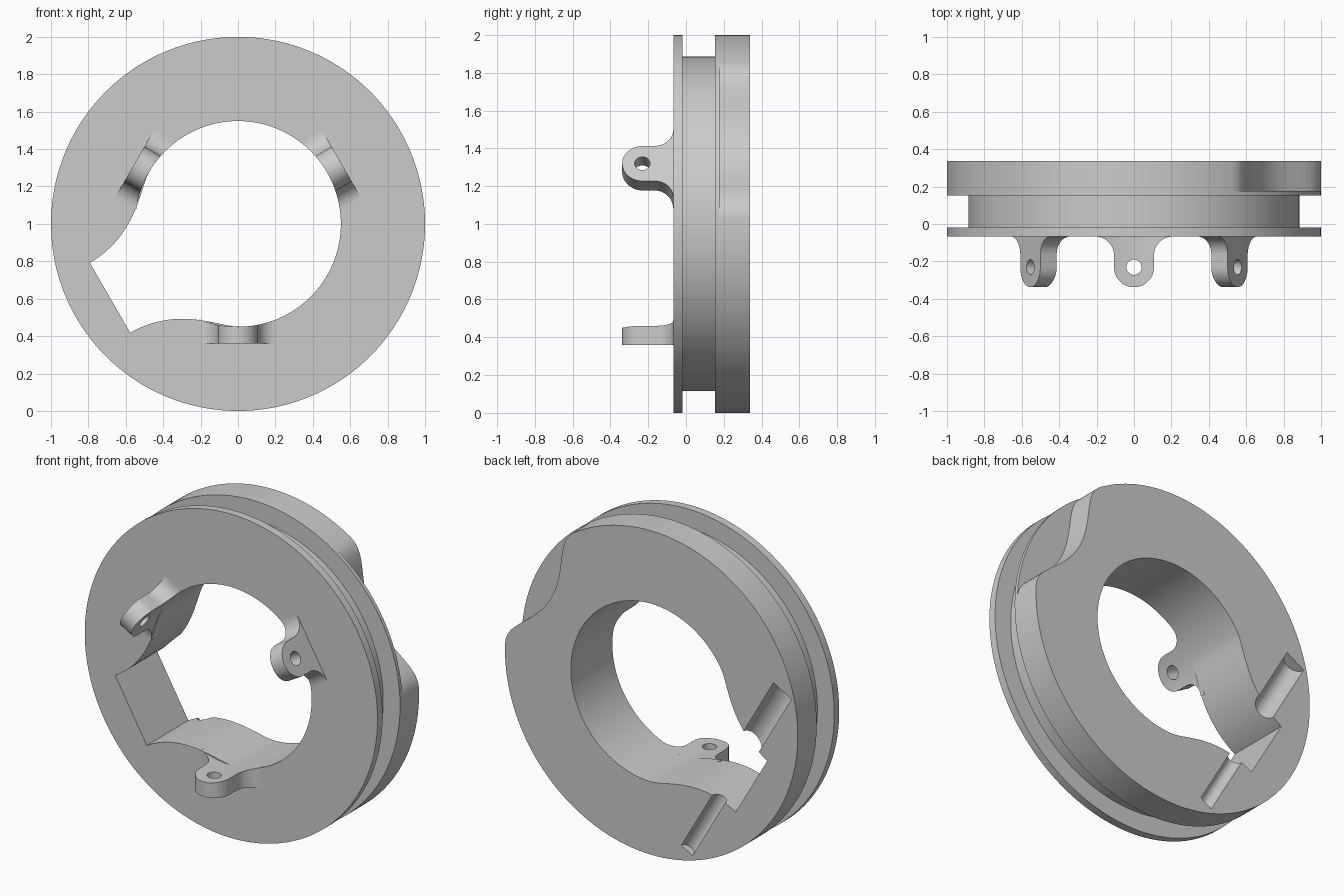
import bpy, bmesh, math
from mathutils import Vector

old = bpy.data.objects.get("Cube")
if old:
    bpy.data.objects.remove(old, do_unlink=True)

FRONT, BACK = -0.067, 0.338
POCKET, NOTCH = math.radians(210), math.radians(30)

grey = bpy.data.materials.new("plain grey")
grey.use_nodes = True
grey.diffuse_color = (0.6, 0.6, 0.6, 1)
grey.node_tree.nodes["Principled BSDF"].inputs["Base Color"].default_value = (0.6, 0.6, 0.6, 1)


def finish(name, bm):
    """Turn a closed, consistently wound bmesh outward and make it an object."""
    bm.normal_update()
    if bm.calc_volume(signed=True) < 0:
        bmesh.ops.reverse_faces(bm, faces=bm.faces[:])
    mesh = bpy.data.meshes.new(name)
    bm.to_mesh(mesh)
    bm.free()
    mesh.materials.append(grey)
    ob = bpy.data.objects.new(name, mesh)
    bpy.context.collection.objects.link(ob)
    return ob


def polar(u, v, y, ang):
    """u points outward at the angle, v runs along the tangent."""
    c, s = math.cos(ang), math.sin(ang)
    return Vector((u * c - v * s, y, 1 + u * s + v * c))


def bridge(bm, a, b):
    for i in range(len(a)):
        bm.faces.new((a[i - 1], a[i], b[i], b[i - 1]))


def prism(name, pts, h0, h1, place):
    bm = bmesh.new()
    low, high = [[bm.verts.new(place(a, b, h)) for a, b in pts] for h in (h0, h1)]
    bridge(bm, low, high)
    bm.faces.new(low[::-1])
    bm.faces.new(high)
    return finish(name, bm)


def arc(cx, cy, r, a0, a1, n):
    angles = [math.radians(a0 + (a1 - a0) * i / n) for i in range(n + 1)]
    return [(cx + r * math.cos(a), cy + r * math.sin(a)) for a in angles]


def bezier(p0, p1, p2, p3, n=24):
    out = []
    for i in range(n + 1):
        t = i / n
        k = ((1 - t) ** 3, 3 * t * (1 - t) ** 2, 3 * t * t * (1 - t), t ** 3)
        out.append(tuple(sum(w * p[d] for w, p in zip(k, (p0, p1, p2, p3))) for d in (0, 1)))
    return out


def mirrored(pts):
    return [(u, -v) for u, v in pts]


def cut(target, tool):
    """Bake a boolean difference, trying the second solver if the first yields nothing."""
    mod = target.modifiers.new("Cut", "BOOLEAN")
    mod.operation, mod.object = "DIFFERENCE", tool
    for solver in ("EXACT", "MANIFOLD"):
        mod.solver = solver
        bpy.context.view_layer.update()
        graph = bpy.context.evaluated_depsgraph_get()
        mesh = bpy.data.meshes.new_from_object(target.evaluated_get(graph))
        if len(mesh.polygons):
            break
    target.modifiers.clear()
    target.data = mesh
    bpy.data.objects.remove(tool, do_unlink=True)


# Bore outline: a circle flowing into a flat-bottomed pocket
side = bezier((0.275, 0.476), (0.36, 0.426), (0.5, 0.216), (0.79, 0.216))
wall = [(0.79, 0.216 * (i / 6 - 1)) for i in range(1, 12)]
bore = arc(0, 0, 0.55, 60, 300, 96)[1:-1] + mirrored(side) + wall + side[::-1]

# Grooved ring: the outer profile swept round, its inner edge following the bore
profile = [(1, FRONT), (1, -0.018), (0.885, -0.018), (0.885, 0.153), (1, 0.153), (1, BACK)]
bm = bmesh.new()
sections = []
for u, v in bore:
    turn = POCKET + math.atan2(v, u)
    rim = [polar(r, 0, y, turn) for r, y in profile]
    section = [polar(u, v, FRONT, POCKET)] + rim + [polar(u, v, BACK, POCKET)]
    sections.append([bm.verts.new(p) for p in section])
for k in range(len(sections)):
    bridge(bm, sections[k - 1], sections[k])
ring = finish("grooved_ring", bm)

# Wavy notch in the rear flange, opposite the pocket
half = bezier((0.795, 0), (0.795, 0.22), (0.95, 0.34), (0.883, 0.469)) + [(1.1, 0.469)]
notch = mirrored(half)[:0:-1] + half
cut(ring, prism("rim_notch", notch, 0.176, 0.6, lambda u, v, y: polar(u, v, y, NOTCH)))

# Round-bottomed pin slots either side of the pocket
for sign, centre, radius in ((1, 0.665, 0.044), (-1, 0.65, 0.07)):
    circle = arc(centre, BACK, radius, 0, 360, 32)[:-1]
    cut(ring, prism("pin_slot", circle, sign * 0.1, sign * 0.665,
                    lambda u, y, v: polar(u, v, y, POCKET)))

# Three drilled lugs with filleted feet, hollowed to match the bore
tip = arc(0, -0.231, 0.107, 0, -180, 24)
foot = arc(0.207, FRONT - 0.1, 0.1, 90, 180, 12)
outline = [(0.207, -0.04)] + foot + tip + [(-t, y) for t, y in reversed(foot)] + [(-0.207, -0.04)]
drill = arc(0, -0.231, 0.041, 0, 360, 24)[:-1]
round_bore = arc(0, 0, 0.55, 0, 360, 120)[:-1]
parts = [ring]
for name, deg in (("upper_left_lug", 30), ("upper_right_lug", 150), ("lower_lug", 270)):
    def on_lug(t, y, r, ang=math.radians(deg)):
        return polar(r, t, y, ang)
    lug = prism(name, outline, 0.505, 0.64, on_lug)
    cut(lug, prism("lug_hole", drill, 0.4, 0.75, on_lug))
    cut(lug, prism("lug_hollow", round_bore, -0.6, 0.6, lambda u, v, y: polar(u, v, y, 0)))
    parts.append(lug)

# Smooth curved walls, crisp edges, flat end faces
bpy.ops.object.select_all(action="DESELECT")
for part in parts:
    part.select_set(True)
bpy.context.view_layer.objects.active = ring
bpy.ops.object.shade_smooth_by_angle(angle=math.radians(30))
for face in ring.data.polygons:
    face.use_smooth = abs(face.normal.y) < 0.99
